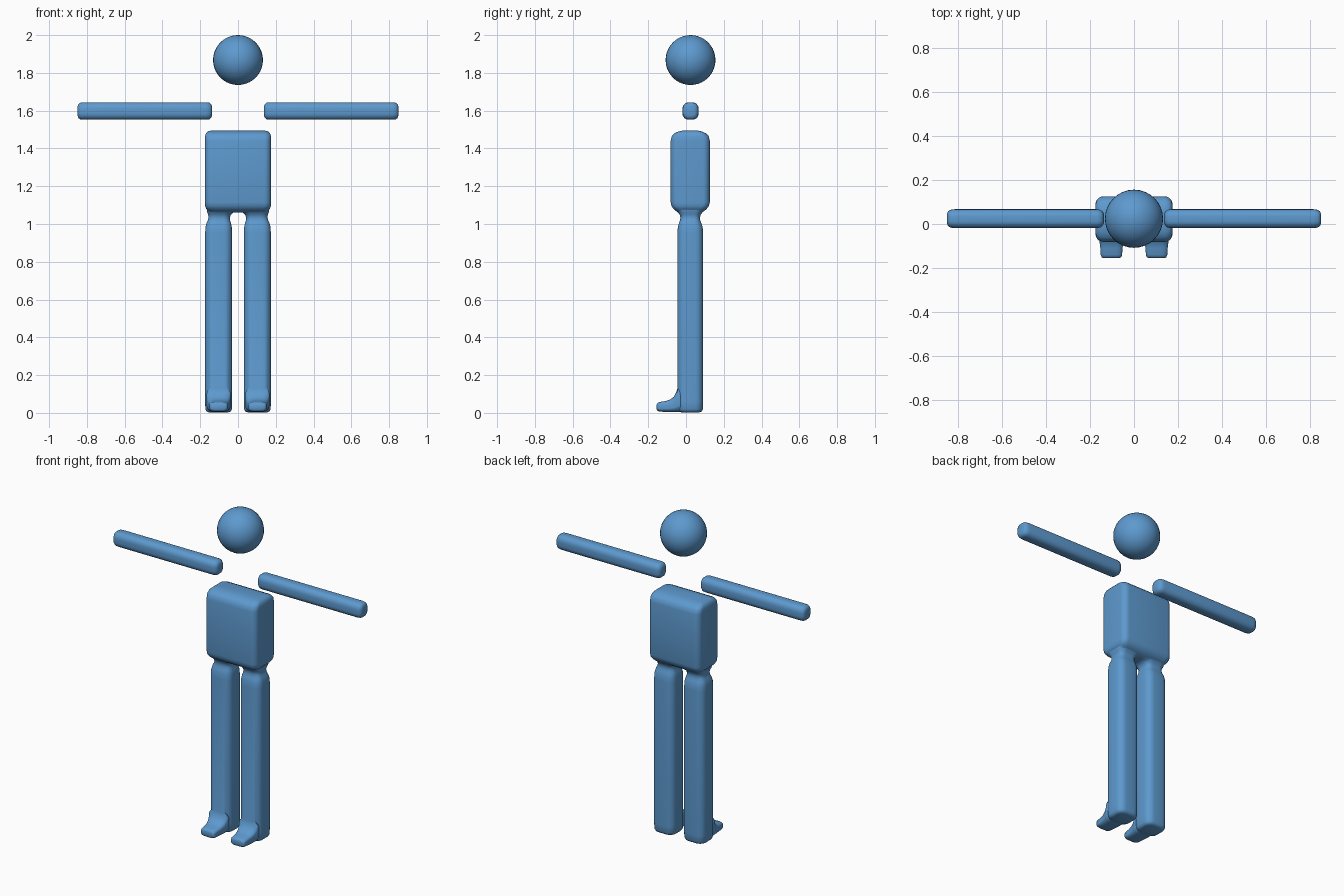
import bpy, bmesh, math
from mathutils import Vector

blue = bpy.data.materials.new("blue")
blue.diffuse_color = (0.11, 0.32, 0.62, 1)


def ring(a0, a1, b0, b1, r, n=6):
    """Rounded rectangle outline in (a, b); r is the corner radius as a share of each half width."""
    ca, cb, ha, hb = (a0 + a1) / 2, (b0 + b1) / 2, (a1 - a0) / 2, (b1 - b0) / 2
    ra, rb = ha * min(r, 1), hb * min(r, 1)
    if r < 0.5:                       # even corner radius on boxy sections
        ra = rb = min(ra, rb)
    pts = []
    for q, (sa, sb) in enumerate([(1, 1), (-1, 1), (-1, -1), (1, -1)]):
        for i in range(n):
            t = math.pi / 2 * (q + i / (n - 1) * 0.998)
            pts.append((ca + sa * (ha - ra) + ra * math.cos(t),
                        cb + sb * (hb - rb) + rb * math.sin(t)))
    return pts


def loft(name, axis, sections):
    """Skin sections (position, a0, a1, b0, b1, r) along an axis and cap both ends."""
    place = {"x": lambda p, a, b: (p, a, b), "y": lambda p, a, b: (a, p, b),
             "z": lambda p, a, b: (a, b, p)}[axis]
    bm = bmesh.new()
    rings = [[bm.verts.new(place(s[0], a, b)) for a, b in ring(*s[1:])] for s in sections]
    for lo, hi in zip(rings, rings[1:]):
        for i in range(len(lo)):
            j = (i + 1) % len(lo)
            bm.faces.new((lo[i], lo[j], hi[j], hi[i]))
    bm.faces.new(rings[0])
    bm.faces.new(rings[-1])
    bmesh.ops.recalc_face_normals(bm, faces=bm.faces)
    me = bpy.data.meshes.new(name)
    bm.to_mesh(me)
    bm.free()
    ob = bpy.data.objects.new(name, me)
    bpy.context.collection.objects.link(ob)
    me.materials.append(blue)
    return ob


def smooth(ob):
    bpy.ops.object.select_all(action="DESELECT")
    ob.select_set(True)
    bpy.context.view_layer.objects.active = ob
    bpy.ops.object.shade_smooth_by_angle(angle=math.radians(50))


def span(s, a, b):
    return (a, b) if s > 0 else (-b, -a)


# Torso: rounded box with softened shoulders and hips
body = loft("body", "z", [
    (1.062, -0.140, 0.140, -0.035, 0.080, 0.4),
    (1.068, -0.155, 0.155, -0.052, 0.096, 0.4),
    (1.080, -0.168, 0.168, -0.067, 0.110, 0.4),
    (1.095, -0.174, 0.174, -0.077, 0.121, 0.35),
    (1.115, -0.175, 0.175, -0.081, 0.126, 0.35),
    (1.440, -0.175, 0.175, -0.081, 0.126, 0.35),
    (1.465, -0.174, 0.174, -0.075, 0.120, 0.35),
    (1.480, -0.170, 0.170, -0.062, 0.106, 0.4),
    (1.490, -0.160, 0.160, -0.040, 0.084, 0.4),
    (1.495, -0.140, 0.140, -0.015, 0.059, 0.4)])

limbs = []
for s, side in ((1, "left"), (-1, "right")):
    # Leg: rounded column, pinched at the hip and flaring into the torso
    leg = loft(side + "_leg", "z", [(z, *span(s, a, b), c, d, 0.6) for z, a, b, c, d in [
        (0.003, 0.050, 0.155, -0.025, 0.070),
        (0.008, 0.038, 0.167, -0.038, 0.084),
        (0.020, 0.032, 0.173, -0.044, 0.090),
        (0.060, 0.031, 0.174, -0.046, 0.091),
        (0.950, 0.031, 0.174, -0.046, 0.091),
        (0.985, 0.033, 0.172, -0.043, 0.088),
        (1.005, 0.037, 0.167, -0.037, 0.081),
        (1.020, 0.042, 0.160, -0.031, 0.075),
        (1.035, 0.043, 0.156, -0.030, 0.074),
        (1.050, 0.037, 0.158, -0.034, 0.078),
        (1.062, 0.024, 0.163, -0.044, 0.088),
        (1.075, 0.005, 0.165, -0.055, 0.100)]])
    # Foot: flat toe sweeping up into the shin
    foot = loft(side + "_foot", "y", [(y, *span(s, a, b), c, d, 0.6) for y, a, b, c, d in [
        (-0.155, 0.066, 0.139, 0.018, 0.045),
        (-0.151, 0.058, 0.147, 0.011, 0.053),
        (-0.140, 0.054, 0.151, 0.007, 0.058),
        (-0.110, 0.052, 0.153, 0.005, 0.062),
        (-0.085, 0.049, 0.156, 0.004, 0.070),
        (-0.065, 0.045, 0.160, 0.004, 0.085),
        (-0.052, 0.041, 0.164, 0.004, 0.108),
        (-0.044, 0.038, 0.167, 0.004, 0.135),
        (0.000, 0.045, 0.160, 0.006, 0.130)]])
    limbs += [foot, leg]
    # Arm: horizontal bar with rounded ends
    arm = loft(side + "_arm", "x", [
        (s * x, 0.024 - h, 0.024 + h, 1.598 - v, 1.598 + v, 0.75) for x, h, v in [
            (0.137, 0.022, 0.025), (0.142, 0.032, 0.036), (0.152, 0.040, 0.044),
            (0.170, 0.043, 0.046), (0.815, 0.043, 0.046), (0.835, 0.040, 0.044),
            (0.845, 0.033, 0.037), (0.849, 0.022, 0.025)]])
    smooth(arm)

# Weld legs and feet onto the torso
for limb in limbs:
    m = body.modifiers.new("weld", "BOOLEAN")
    m.operation, m.solver, m.object = "UNION", "EXACT", limb
bpy.context.view_layer.update()
welded = bpy.data.meshes.new_from_object(
    body.evaluated_get(bpy.context.evaluated_depsgraph_get()))
body.modifiers.clear()
body.data = welded
for limb in limbs:
    bpy.data.objects.remove(limb)
smooth(body)

# Head: floating ball
bpy.ops.mesh.primitive_uv_sphere_add(segments=32, ring_count=20, radius=0.132,
                                     location=(0, 0.024, 1.868))
head = bpy.context.object
head.name = "head"
head.data.materials.append(blue)
smooth(head)
